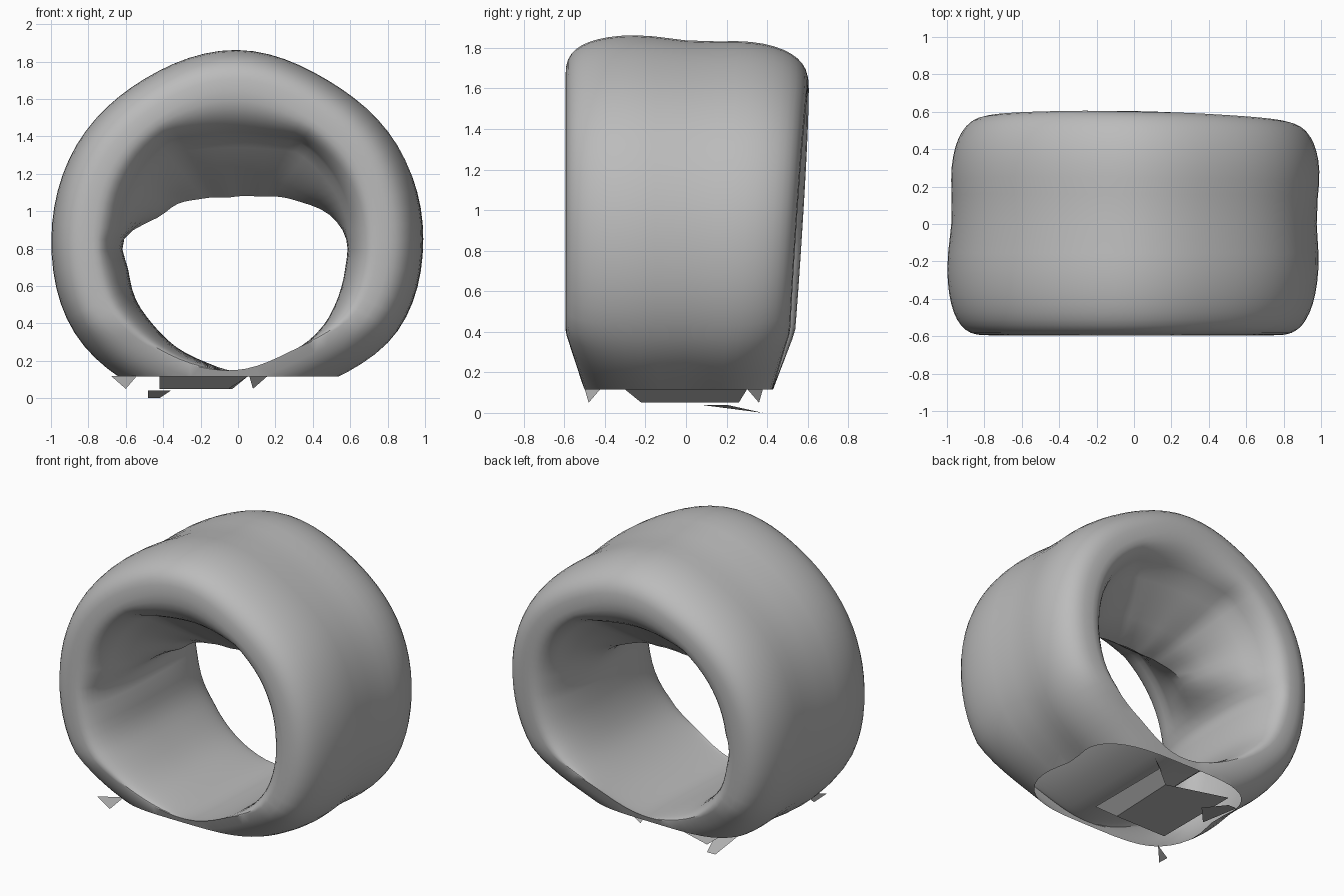
import bpy, bmesh
from math import sin, cos, pi, exp, copysign

cube = bpy.data.objects.get("Cube")
if cube:
    bpy.data.objects.remove(cube)

grey = bpy.data.materials.new("plain_grey")
grey.use_nodes = True
COLOUR = (0.5, 0.5, 0.5, 1)
grey.diffuse_color = COLOUR
grey.node_tree.nodes["Principled BSDF"].inputs["Base Color"].default_value = COLOUR

CENTRE_Z = 0.85
CUT_Z = 0.115
STEPS, SIDES = 72, 48

# Radii at even angles, counter-clockwise from +x
OUTER = [.99, .99, .97, 1.0, .98, .99, .99, 1.0, .95, .93, .9, .985]
INNER = [.58, .5, .38, .3, .24, .22, .21, .21, .235, .28, .36, .435,
         .61, .61, .635, .645, .665, .68, .71, .69, .67, .65, .62, .595]


def sample(table, turn):
    """Smooth cyclic interpolation of a table of radii."""
    f = turn * len(table)
    i = int(f)
    t = f - i
    a, b, c, d = (table[(i + k) % len(table)] for k in (-1, 0, 1, 2))
    return b + t / 2 * (c - a + t * (2*a - 5*b + 4*c - d + t * (3*(b - c) + d - a)))


def power(v, p):
    return copysign(abs(v) ** p, v)


def ring_point(turn, s):
    """Point on the ring: rounded tube with a wedge hanging from its ceiling."""
    angle, sec = turn * 2 * pi, s * 2 * pi
    outer, inner = sample(OUTER, turn), sample(INNER, turn)
    rise, up = sin(angle), sin(sec)
    crest = outer - 0.23
    p = 0.66 if up > 0 else 0.85
    across = power(cos(sec), p)
    if up > 0:
        waist = 0.025 * exp(-((across - 0.1) / 0.35) ** 2)
        r = crest + (outer + 0.01 - crest) * up ** p - waist * up
    else:
        tube = max(inner, min(0.58, 0.48 / rise)) if rise > 0.01 else inner
        wedge = max(0, 1 - abs(across - 0.05) / 0.7)
        r = crest - (crest - tube) * abs(up) ** p - (tube - inner) * wedge
    x = r * cos(angle) + 0.015 * across
    z = CENTRE_Z + r * rise - 0.025 * across * max(rise, 0)
    # Depth leans with height and draws in towards the bottom
    back = 0.5 + 0.065 * min(z, 1.6) - 0.02 * x
    y = across * (back if across > 0 else 0.595)
    y *= 1 - 0.55 * max(0, 0.4 - max(z, 0))
    return x, y, z


def finish(name, bm, angle):
    mesh = bpy.data.meshes.new(name)
    bm.to_mesh(mesh)
    bm.free()
    mesh.materials.append(grey)
    obj = bpy.data.objects.new(name, mesh)
    bpy.context.collection.objects.link(obj)
    bpy.ops.object.select_all(action='DESELECT')
    obj.select_set(True)
    bpy.context.view_layer.objects.active = obj
    bpy.ops.object.shade_smooth_by_angle(angle=angle)


# Thick ring, left open underneath
bm = bmesh.new()
loops = [[bm.verts.new(ring_point(i / STEPS, j / SIDES)) for j in range(SIDES)]
         for i in range(STEPS)]
for i in range(STEPS):
    a, b = loops[i], loops[(i + 1) % STEPS]
    for j in range(SIDES):
        k = (j + 1) % SIDES
        bm.faces.new((a[j], a[k], b[k], b[j]))
bmesh.ops.recalc_face_normals(bm, faces=bm.faces)
bmesh.ops.bisect_plane(bm, geom=bm.verts[:] + bm.edges[:] + bm.faces[:],
                       plane_co=(0, 0, CUT_Z), plane_no=(0, 0, 1), clear_inner=True)
finish("ring", bm, 0.6)


# Ragged scraps hanging under the open bottom
def scrap(name, *points):
    bm = bmesh.new()
    bm.faces.new([bm.verts.new(p) for p in points])
    finish(name, bm, 0.5)


scrap("hanging_flap", (-.42, -.22, .05), (-.05, -.22, .05), (-.03, .26, .05), (-.42, .38, .05))
scrap("flap_side", (.05, -.3, .115), (-.05, -.22, .05), (-.03, .26, .05), (.05, .3, .115))
scrap("flap_front", (-.42, -.3, .115), (-.42, -.22, .05), (-.05, -.22, .05), (.05, -.3, .115))
scrap("low_tab", (-.48, .07, .04), (-.48, .38, .0), (-.42, .38, .0), (-.36, .2, .04))
scrap("front_spike", (-.68, -.5, .12), (-.6, -.48, .05), (-.54, -.42, .12))
scrap("back_spike", (.06, .3, .12), (.08, .36, .05), (.16, .38, .12))
